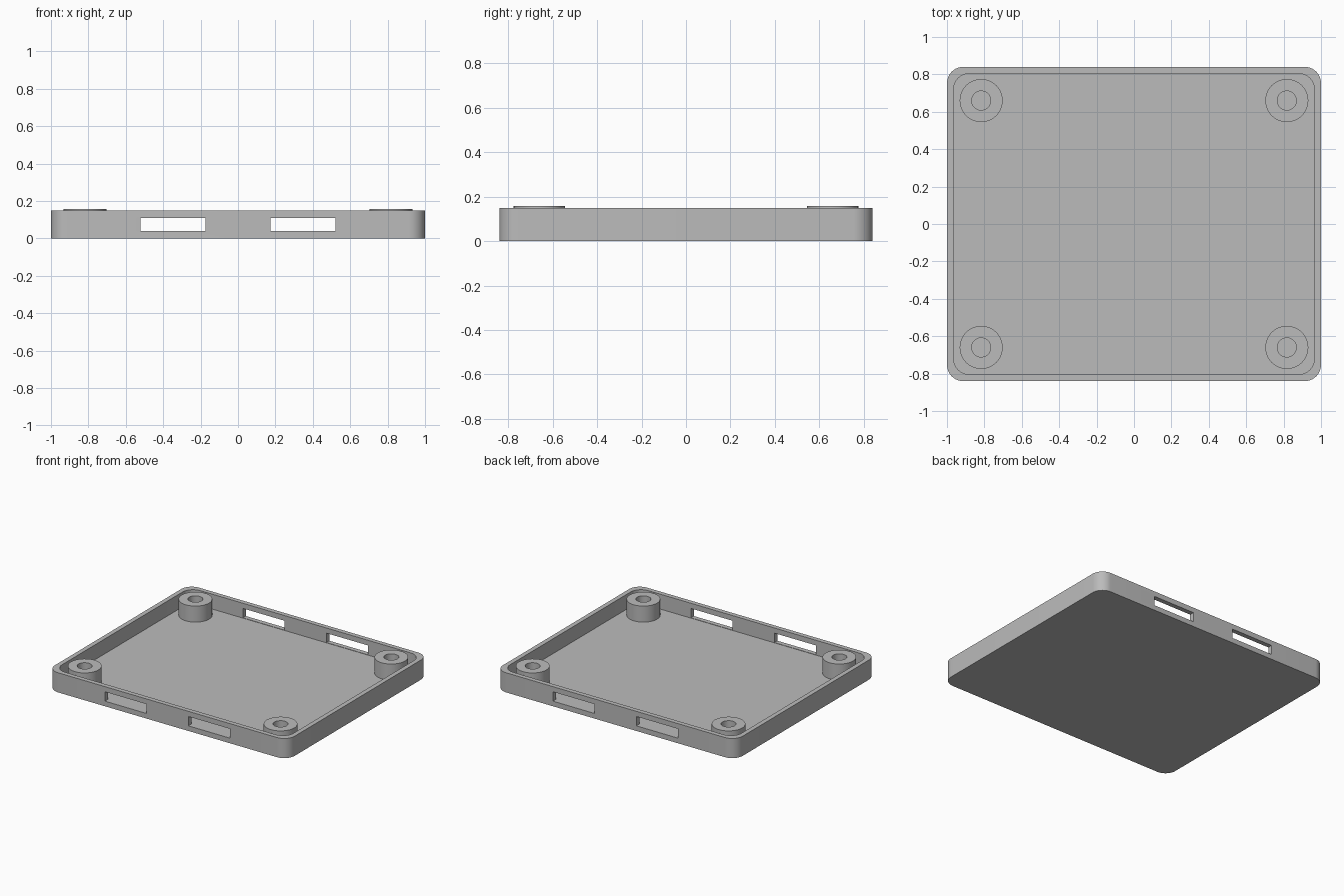
import bpy, bmesh, math

if "Cube" in bpy.data.objects:
    bpy.data.objects.remove(bpy.data.objects["Cube"])

WALL_H, BOSS_H, FLOOR = 0.148, 0.157, 0.036

grey = bpy.data.materials.new("plain grey")
grey.diffuse_color = (0.5, 0.5, 0.5, 1)
grey.use_nodes = True
grey.node_tree.nodes["Principled BSDF"].inputs["Base Color"].default_value = grey.diffuse_color


def prism(name, outline, z0, z1):
    """Extrude a closed 2D outline from z0 up to z1."""
    bm = bmesh.new()
    base = bm.faces.new([bm.verts.new((x, y, z0)) for x, y in outline])
    top = bmesh.ops.extrude_face_region(bm, geom=[base])["geom"]
    verts = [g for g in top if isinstance(g, bmesh.types.BMVert)]
    bmesh.ops.translate(bm, verts=verts, vec=(0, 0, z1 - z0))
    bmesh.ops.recalc_face_normals(bm, faces=bm.faces)
    mesh = bpy.data.meshes.new(name)
    bm.to_mesh(mesh)
    bm.free()
    mesh.materials.append(grey)
    obj = bpy.data.objects.new(name, mesh)
    bpy.context.collection.objects.link(obj)
    return obj


def rounded(hx, hy, r, n=12):
    pts = []
    for q, (sx, sy) in enumerate([(1, 1), (-1, 1), (-1, -1), (1, -1)]):
        for i in range(n + 1):
            a = (q + i / n) * math.pi / 2
            pts.append((sx * (hx - r) + r * math.cos(a), sy * (hy - r) + r * math.sin(a)))
    return pts


def circle(cx, cy, r, n=48):
    return [(cx + r * math.cos(i * math.tau / n), cy + r * math.sin(i * math.tau / n))
            for i in range(n)]


def cut(target, cutter):
    cutter.hide_render = True
    cutter.hide_set(True)
    mod = target.modifiers.new("cut", 'BOOLEAN')
    mod.operation, mod.solver, mod.object = 'DIFFERENCE', 'EXACT', cutter


def finish(obj):
    """Apply the cuts, drop the helpers and smooth the round sides."""
    cutters = [m.object for m in obj.modifiers]
    bpy.ops.object.select_all(action='DESELECT')
    bpy.context.view_layer.objects.active = obj
    obj.select_set(True)
    for m in list(obj.modifiers):
        bpy.ops.object.modifier_apply(modifier=m.name)
    bpy.ops.object.shade_smooth_by_angle(angle=math.radians(30))
    for c in cutters:
        bpy.data.objects.remove(c)


# Shallow tray with rounded corners
tray = prism("tray", rounded(1.0, 0.84, 0.087), 0, WALL_H)
cut(tray, prism("cavity_cutter", rounded(0.965, 0.805, 0.087), FLOOR, 0.3))

# Two slots through the front and back walls
for s in (-1, 1):
    x0, x1 = sorted((s * 0.174, s * 0.522))
    cut(tray, prism("slot_cutter", [(x0, -1), (x1, -1), (x1, 1), (x0, 1)], 0.0385, 0.109))
finish(tray)

# Four corner bosses with blind holes
for sx in (-1, 1):
    for sy in (-1, 1):
        x, y = sx * 0.817, sy * 0.66
        boss = prism("corner_boss", circle(x, y, 0.115), FLOOR - 0.002, BOSS_H)
        cut(boss, prism("hole_cutter", circle(x, y, 0.051), FLOOR - 0.01, 0.3))
        finish(boss)
